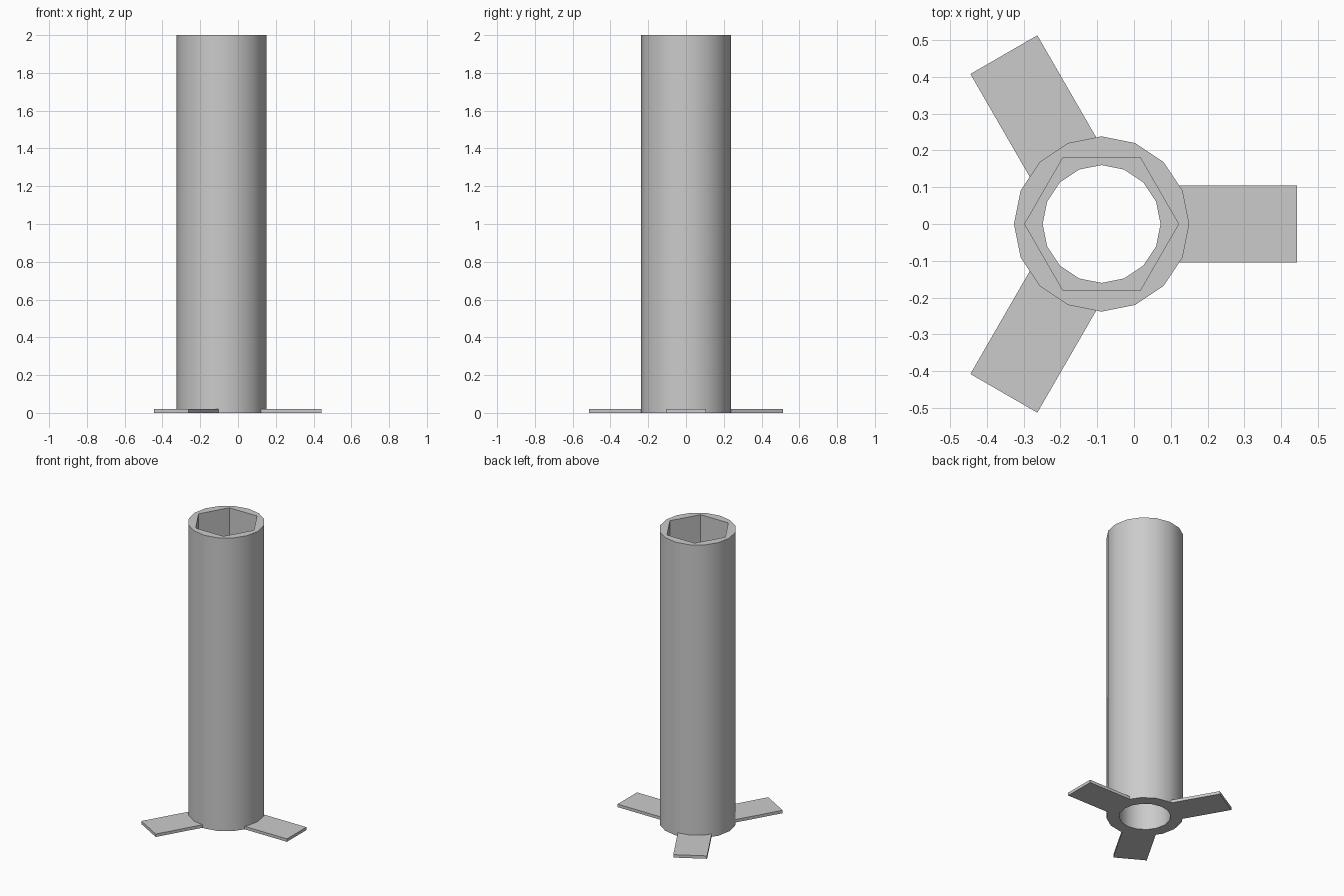
import bpy
import bmesh
from math import cos, sin, tau, radians

cube = bpy.data.objects.get("Cube")
if cube:
    bpy.data.objects.remove(cube, do_unlink=True)

CX = -0.088        # tube axis
HEIGHT = 2.0
SOCKET_FLOOR = 1.0
COLOUR = (0.6, 0.6, 0.6, 1.0)

grey = bpy.data.materials.new("plain_grey")
grey.diffuse_color = COLOUR
grey.use_nodes = True
grey.node_tree.nodes["Principled BSDF"].inputs["Base Color"].default_value = COLOUR


def ring(bm, sides, radius, z):
    """Closed polygon of vertices and its edges."""
    verts = [bm.verts.new((radius * cos(tau * i / sides), radius * sin(tau * i / sides), z))
             for i in range(sides)]
    edges = [bm.edges.new((verts[i - 1], verts[i])) for i in range(sides)]
    return verts, edges


def wall(bm, low, high):
    """Vertical wall between two matching rings."""
    a, b = low[0], high[0]
    for i in range(len(a)):
        bm.faces.new((a[i - 1], a[i], b[i], b[i - 1]))


def annulus(bm, outer, inner):
    """Flat face between two rings at the same height."""
    bmesh.ops.triangle_fill(bm, use_beauty=True, edges=outer[1] + inner[1])


def finish(bm, name):
    bmesh.ops.recalc_face_normals(bm, faces=bm.faces)
    mesh = bpy.data.meshes.new(name)
    bm.to_mesh(mesh)
    bm.free()
    mesh.materials.append(grey)
    obj = bpy.data.objects.new(name, mesh)
    bpy.context.collection.objects.link(obj)
    obj.location.x = CX
    return obj


# Tube: round outside, hexagonal socket above, round bore below
bm = bmesh.new()
outer_low = ring(bm, 16, 0.238, 0)
outer_top = ring(bm, 16, 0.238, HEIGHT)
hex_top = ring(bm, 6, 0.209, HEIGHT)
hex_floor = ring(bm, 6, 0.209, SOCKET_FLOOR)
bore_top = ring(bm, 16, 0.16, SOCKET_FLOOR)
bore_low = ring(bm, 16, 0.16, 0)
wall(bm, outer_low, outer_top)
wall(bm, hex_floor, hex_top)
wall(bm, bore_low, bore_top)
annulus(bm, outer_top, hex_top)
annulus(bm, hex_floor, bore_top)
annulus(bm, outer_low, bore_low)
tube = finish(bm, "socket_tube")
bpy.context.view_layer.objects.active = tube
tube.select_set(True)
bpy.ops.object.shade_smooth_by_angle(angle=radians(30))

# Three flat feet, each tucked into the tube wall
START, END, HALF_WIDTH, THICK = 0.2, 0.531, 0.105, 0.02
for i, name in enumerate(("left_foot", "back_foot", "front_foot")):
    bm = bmesh.new()
    bmesh.ops.create_cube(bm, size=1)
    for v in bm.verts:
        v.co.x = END if v.co.x > 0 else START
        v.co.y *= 2 * HALF_WIDTH
        v.co.z = THICK if v.co.z > 0 else 0
    foot = finish(bm, name)
    foot.rotation_euler.z = tau * i / 3
